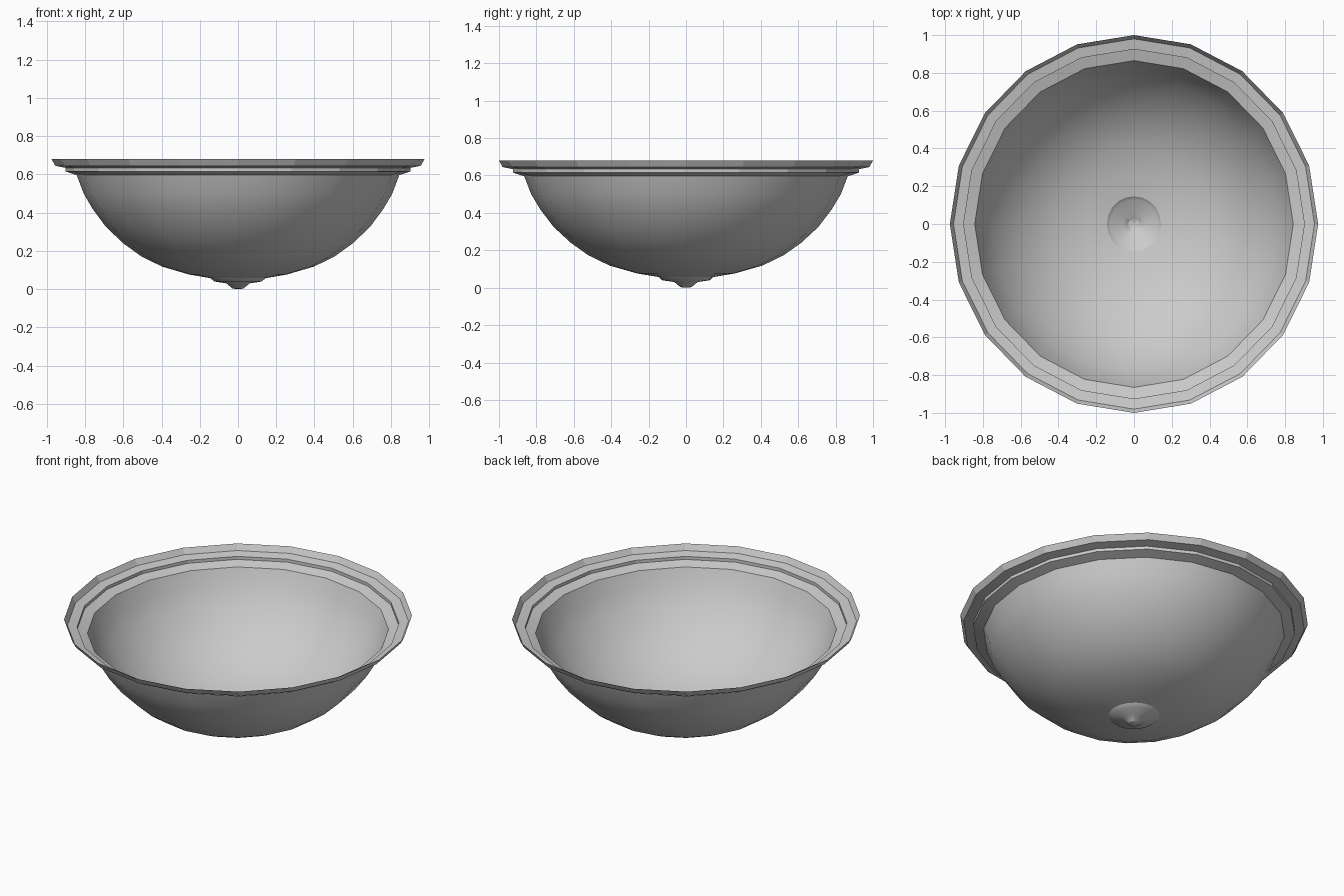
import bpy, bmesh, math

if "Cube" in bpy.data.objects:
    bpy.data.objects.remove(bpy.data.objects["Cube"])

SIDES = 20
X_SCALE = 0.975  # plan is very slightly elliptical


def lathe(name, profile, angle):
    """Spin an (r, z) profile into an open single-skin surface."""
    bm = bmesh.new()
    rings = []
    for r, z in profile:
        if r == 0:
            rings.append([bm.verts.new((0, 0, z))] * SIDES)
        else:
            rings.append([bm.verts.new((r * X_SCALE * math.cos(a), r * math.sin(a), z))
                          for a in (2 * math.pi * i / SIDES for i in range(SIDES))])
    for lo, hi in zip(rings, rings[1:]):
        for i in range(SIDES):
            j = (i + 1) % SIDES
            bm.faces.new(list(dict.fromkeys((lo[i], lo[j], hi[j], hi[i]))))
    bm.normal_update()
    mesh = bpy.data.meshes.new(name)
    bm.to_mesh(mesh)
    bm.free()
    ob = bpy.data.objects.new(name, mesh)
    bpy.context.collection.objects.link(ob)
    bpy.context.view_layer.objects.active = ob
    ob.select_set(True)
    bpy.ops.object.shade_smooth_by_angle(angle=math.radians(angle))
    ob.select_set(False)
    return ob


# Small stepped button at the bottom
lathe("bottom_button", [(0, 0), (0.03, 0.003), (0.062, 0.03), (0.128, 0.04),
                        (0.147, 0.057)], 35)

# Smooth rounded bowl
lathe("bowl", [(0.147, 0.057), (0.265, 0.077), (0.408, 0.118), (0.52, 0.172),
               (0.616, 0.24), (0.708, 0.325), (0.78, 0.42), (0.828, 0.5),
               (0.865, 0.596)], 30)

# Stepped rim with flared lip
lathe("rim", [(0.865, 0.596), (0.925, 0.615), (0.925, 0.634), (0.98, 0.645),
              (1.0, 0.68)], 15)
